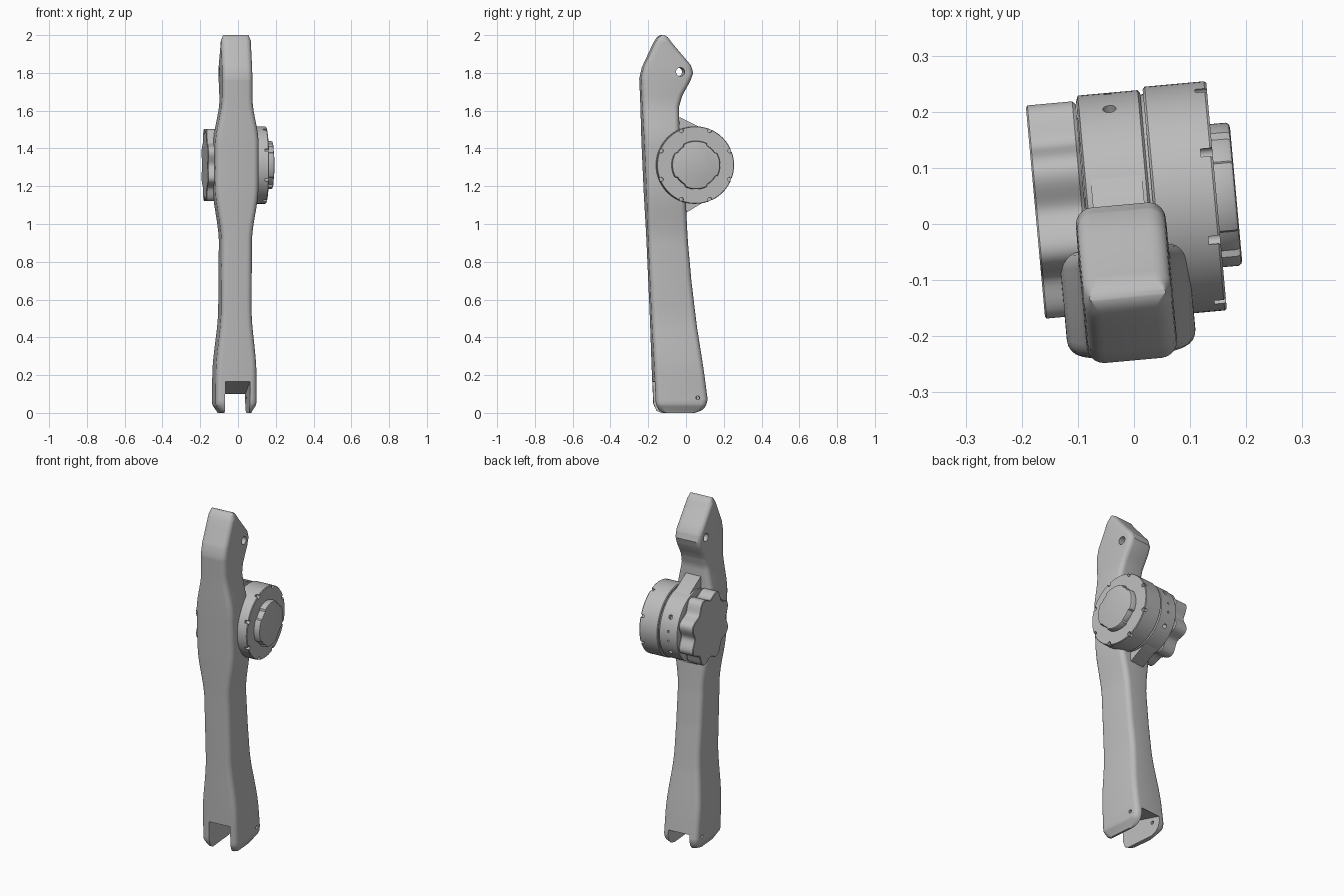
import bpy, bmesh, math
from mathutils import Matrix

default = bpy.data.objects.get("Cube")
if default:
    bpy.data.objects.remove(default, do_unlink=True)

grey = bpy.data.materials.new("plain grey")
grey.use_nodes = True
colour = (0.5, 0.5, 0.5, 1)
grey.diffuse_color = colour
grey.node_tree.nodes["Principled BSDF"].inputs["Base Color"].default_value = colour

TURN = Matrix.Rotation(math.radians(5.2), 4, "Z")
HUB_Y, HUB_Z = 0.037, 1.312
BODY_X = -0.023
parts = []


def make_object(name, bm):
    bmesh.ops.recalc_face_normals(bm, faces=bm.faces)
    mesh = bpy.data.meshes.new(name)
    bm.to_mesh(mesh)
    bm.free()
    mesh.materials.append(grey)
    obj = bpy.data.objects.new(name, mesh)
    bpy.context.collection.objects.link(obj)
    return obj


def loft(name, rings):
    """Skin a stack of equal rings and close both ends."""
    bm = bmesh.new()
    loops = [[bm.verts.new(p) for p in ring] for ring in rings]
    for low, high in zip(loops, loops[1:]):
        for i in range(len(low)):
            j = (i + 1) % len(low)
            bm.faces.new((low[i], low[j], high[j], high[i]))
    bm.faces.new(loops[0])
    bm.faces.new(loops[-1])
    return make_object(name, bm)


def turned(name, profile, radius=lambda a: 1.0, count=96):
    """Part around the hub axis from (x, radius) points, with a rim shape."""
    angles = [math.tau * i / count for i in range(count)]
    return loft(name, [[(x, HUB_Y + r * radius(a) * math.cos(a),
                         HUB_Z + r * radius(a) * math.sin(a)) for a in angles]
                       for x, r in profile])


def rod(name, y, z, radius, low, high):
    angles = [math.tau * i / 24 for i in range(24)]
    return loft(name, [[(x, y + radius * math.cos(a), z + radius * math.sin(a))
                        for a in angles] for x in (low, high)])


def prism(name, outline, low, high):
    """Extrude a (y, z) outline along x."""
    return loft(name, [[(x, y, z) for y, z in outline] for x in (low, high)])


def cut(obj, cutters):
    for cutter in cutters:
        cutter.hide_render = True
        mod = obj.modifiers.new("cut", "BOOLEAN")
        mod.operation = "DIFFERENCE"
        mod.solver = "EXACT"
        mod.object = cutter
        bpy.context.view_layer.objects.active = obj
        bpy.ops.object.modifier_apply(modifier=mod.name)
        bpy.data.objects.remove(cutter, do_unlink=True)


def sample(keys, z, smooth=False):
    for (z0, v0), (z1, v1) in zip(keys, keys[1:]):
        if z <= z1:
            t = (z - z0) / (z1 - z0)
            if smooth:
                t = t * t * (3 - 2 * t)
            return v0 + (v1 - v0) * t
    return keys[-1][1]


# Lever body: front edge, back edge and half width by height
front = [(0, -0.125), (0.012, -0.15), (0.05, -0.165), (1.77, -0.242),
         (1.83, -0.228), (1.96, -0.167), (1.99, -0.148), (2, -0.13)]
back = [(0, 0.045), (0.012, 0.08), (0.035, 0.1), (0.07, 0.11), (0.2, 0.093),
        (0.45, 0.056), (0.7, 0.026), (0.9, 0.008), (1.1, -0.005),
        (1.5, -0.04), (1.62, -0.04), (1.68, -0.022), (1.76, 0.022), (1.8, 0.036),
        (1.84, 0.024), (1.96, -0.078), (1.99, -0.1), (2, -0.12)]
width = [(0, 0.085), (0.05, 0.108), (0.2, 0.108), (0.55, 0.081), (0.9, 0.081),
         (1.2, 0.115), (1.42, 0.115), (1.67, 0.081), (1.97, 0.079), (2, 0.068)]
levels = {round(z, 3) for z, _ in front + back + width}
levels |= {round(0.04 * i, 3) for i in range(50)}
rings = []
for z in sorted(levels):
    y0, y1, half = sample(front, z), sample(back, z), sample(width, z, True)
    r = min(0.03, 0.45 * (y1 - y0))
    ring = []
    for quarter, (sx, end) in enumerate([(1, y1 - r), (-1, y1 - r), (-1, y0 + r), (1, y0 + r)]):
        for step in range(6):
            a = math.pi / 2 * (quarter + step / 5)
            ring.append((BODY_X + sx * (half - r) + r * math.cos(a), end + r * math.sin(a), z))
    rings.append(ring)
body = loft("lever_body", rings)
slot = [(-0.4, -0.1), (0.4, -0.1), (0.4, 0.04), (0.1, 0.1), (-0.17, 0.165), (-0.4, 0.22)]
cut(body, [prism("slot_cutter", slot, -0.083, 0.048),
           rod("top_hole_cutter", -0.035, 1.805, 0.023, -0.3, 0.3),
           rod("pin_hole_cutter", 0.055, 0.08, 0.01, -0.3, 0.3)])
parts.append(body)

# Bracket joining the body to the hub
arc = [math.radians(a) for a in range(-60, 61, 5)]
outline = [(-0.08, 1.06), (0, 1.06)]
outline += [(HUB_Y + 0.196 * math.cos(a), HUB_Z + 0.196 * math.sin(a)) for a in arc]
outline += [(-0.035, 1.565), (-0.08, 1.565)]
parts.append(prism("hub_bracket", outline, -0.07, 0.022))

# Middle band with radial holes
band = turned("hub_band", [(-0.083, 0.19), (-0.079, 0.2), (0.028, 0.2), (0.032, 0.194)])
bracket = parts[-1]
for target in (band, bracket):
    holes = []
    for degrees, size in ((-31, 0.012), (-8, 0.006), (8, 0.006), (31, 0.012)):
        hole = rod("hole_cutter", 0, 0, size, 0.17, 0.25)
        hole.data.transform(Matrix.Translation((-0.025, HUB_Y, HUB_Z))
                            @ Matrix.Rotation(math.radians(degrees), 4, "X")
                            @ Matrix.Rotation(math.pi / 2, 4, "Z"))
        holes.append(hole)
    cut(target, holes)
parts.append(band)

# Right disc with rim notches
parts.append(turned("disc_joint", [(0.02, 0.192), (0.05, 0.192)]))
disc = turned("hub_disc", [(0.037, 0.2), (0.041, 0.205), (0.147, 0.205), (0.151, 0.202)])
notches = []
for i in range(8):
    a = math.tau * (i + 0.5) / 8
    notches.append(rod("notch_cutter", HUB_Y + 0.197 * math.cos(a),
                       HUB_Z + 0.197 * math.sin(a), 0.011, 0.13, 0.2))
cut(disc, notches)
parts.append(disc)

# End cap with stepped rim
parts.append(turned("end_cap", [(0.145, 0.128), (0.179, 0.128), (0.184, 0.125), (0.186, 0.119)],
                    lambda a: 1.0 if math.cos(4 * a) > -0.5 else 0.93))

# Scalloped knob on the other side
parts.append(turned("knob", [(-0.173, 0.192), (-0.17, 0.196), (-0.09, 0.196), (-0.084, 0.19)],
                    lambda a: 0.95 - 0.09 * math.cos(8 * a), 128))
parts.append(turned("knob_collar", [(-0.09, 0.16), (-0.07, 0.16)]))

# Turn everything slightly and shade
bpy.ops.object.select_all(action="DESELECT")
for obj in parts:
    obj.data.transform(TURN)
    obj.select_set(True)
bpy.context.view_layer.objects.active = body
bpy.ops.object.shade_smooth_by_angle(angle=math.radians(32))
